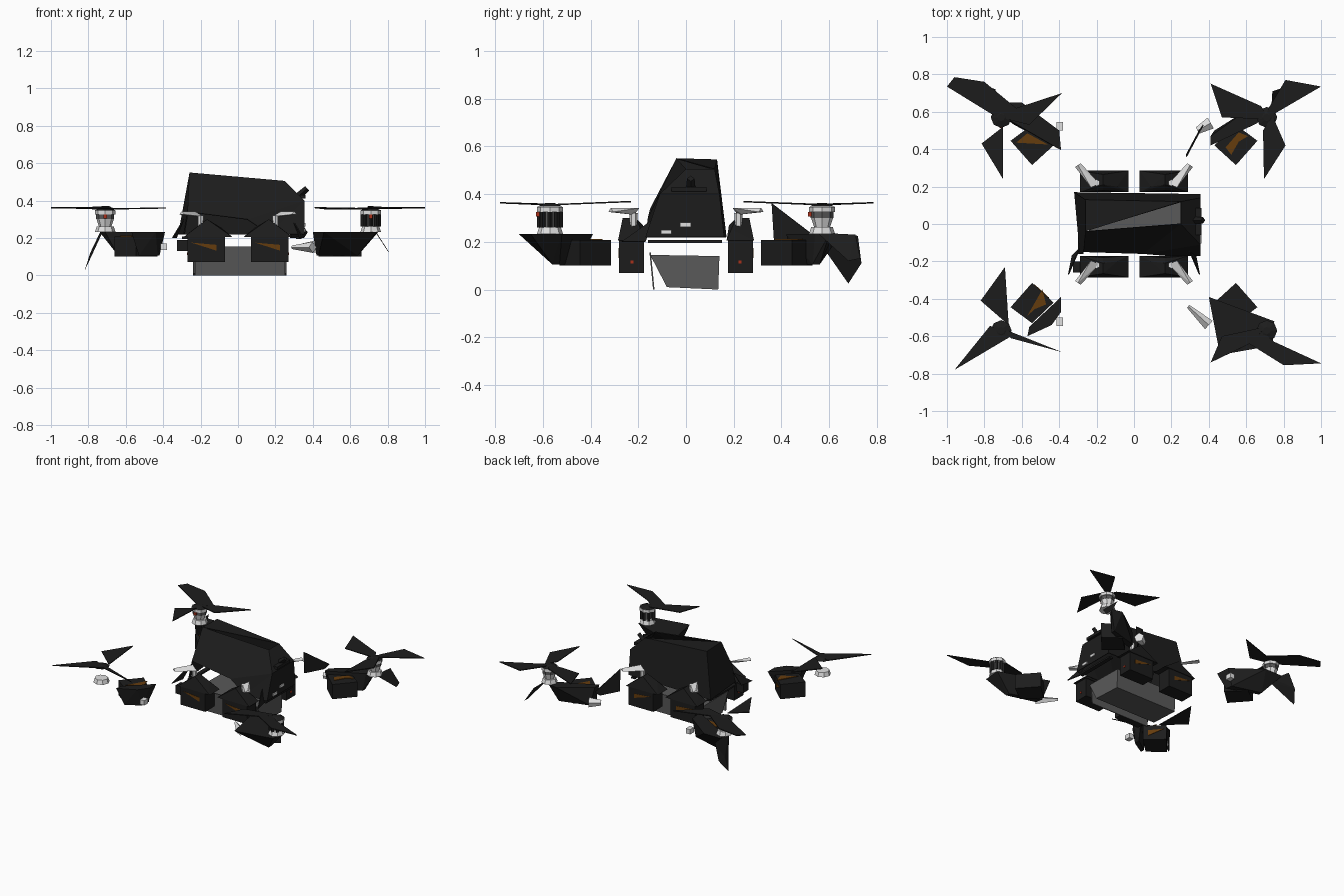
import bpy, bmesh, math
from mathutils import Vector

cube = bpy.data.objects.get("Cube")
if cube:
    bpy.data.objects.remove(cube, do_unlink=True)


def material(name, rgb):
    m = bpy.data.materials.new(name)
    m.use_nodes = True
    m.diffuse_color = (*rgb, 1)
    b = m.node_tree.nodes["Principled BSDF"]
    b.inputs["Base Color"].default_value = (*rgb, 1)
    b.inputs["Roughness"].default_value = 0.8
    return m


BLACK = material("charcoal", (0.012, 0.012, 0.012))
GREY = material("tray grey", (0.1, 0.1, 0.1))
SILVER = material("silver", (0.75, 0.75, 0.75))
ORANGE = material("burnt orange", (0.13, 0.045, 0.004))
RED = material("red", (0.4, 0.03, 0.01))


def finish(name, bm, mat):
    bmesh.ops.recalc_face_normals(bm, faces=bm.faces)
    me = bpy.data.meshes.new(name)
    bm.to_mesh(me)
    bm.free()
    me.materials.append(mat)
    ob = bpy.data.objects.new(name, me)
    bpy.context.scene.collection.objects.link(ob)
    return ob


def hull(name, pts, mat):
    """Convex solid around the points."""
    bm = bmesh.new()
    for p in pts:
        bm.verts.new(p)
    out = bmesh.ops.convex_hull(bm, input=bm.verts)
    bmesh.ops.delete(bm, geom=[v for v in out["geom_interior"] if v.is_valid], context="VERTS")
    return finish(name, bm, mat)


def box(name, lo, hi, mat):
    return hull(name, [(x, y, z) for x in (lo[0], hi[0])
                       for y in (lo[1], hi[1]) for z in (lo[2], hi[2])], mat)


def plate(name, pts, mat, t=0.006):
    """Flat polygon given a small thickness along its normal."""
    p = [Vector(q) for q in pts]
    n = (p[1] - p[0]).cross(p[2] - p[0]).normalized() * t / 2
    bm = bmesh.new()
    a = [bm.verts.new(q + n) for q in p]
    b = [bm.verts.new(q - n) for q in p]
    bm.faces.new(a)
    bm.faces.new(b[::-1])
    for i in range(len(p)):
        bm.faces.new((a[i - 1], b[i - 1], b[i], a[i]))
    return finish(name, bm, mat)


def rod(name, a, b, r1, r2, sides, mat):
    a, b = Vector(a), Vector(b)
    bm = bmesh.new()
    bmesh.ops.create_cone(bm, cap_ends=True, segments=sides, radius1=r1, radius2=r2,
                          depth=(b - a).length)
    q = (b - a).to_track_quat("Z", "Y")
    for v in bm.verts:
        v.co = q @ v.co + (a + b) / 2
    return finish(name, bm, mat)


# Faceted body shell with an open underside and an open roof facet
shell = [(-.26, -.04, .55), (-.26, .13, .545), (.25, .12, .505), (.25, 0, .505),
         (.355, -.11, .40), (.355, .14, .40), (.355, -.17, .22), (.355, .16, .22),
         (-.27, -.15, .34), (.05, -.16, .30), (.17, -.17, .22),
         (-.32, .17, .22), (-.29, -.16, .22)]
facets = [(0, 1, 2), (3, 2, 5, 4), (4, 5, 7, 6), (0, 3, 9, 8), (3, 4, 9), (4, 10, 9),
          (4, 6, 10), (1, 11, 7, 2), (2, 7, 5), (0, 8, 1), (8, 12, 11, 1)]
bm = bmesh.new()
vs = [bm.verts.new(p) for p in shell]
for f in facets:
    bm.faces.new([vs[i] for i in f])
body = finish("body_shell", bm, BLACK)
solid = body.modifiers.new("thickness", "SOLIDIFY")
solid.thickness = 0.006

# Belly tray, its front skirt and the end crossbars
hull("belly_tray", [(x, y, z) for x in (-.24, .26)
                    for y, z in ((-.15, .145), (-.08, .01), (.135, 0), (.14, .14))], GREY)
plate("tray_skirt", [(-.23, -.15, .155), (.25, -.15, .155), (.25, -.135, 0), (-.23, -.135, 0)], GREY)
for x in (-.3, .31):
    box("crossbar", (x, -.16, .195), (x + .03, .15, .207), BLACK)

# Nose details: antenna, bracket and two small silver clips
rod("nose_antenna", (.32, .02, .42), (.37, .02, .465), .02, .016, 4, BLACK)
box("nose_bracket", (.33, -.06, .41), (.362, .085, .43), BLACK)
for y, z in ((-.08, .24), (0, .27)):
    box("nose_clip", (.35, y - .025, z - .008), (.362, y + .02, z + .01), SILVER)
box("pod_stub", (-.325, -.26, .13), (-.27, -.2, .19), BLACK)

for sx in (-1, 1):
    # Pointed fin at each front corner of the shell
    plate("corner_fin", [(sx * .29, -.13, .3), (sx * .33, -.17, .2), (sx * .35, -.27, .2)], BLACK)
    for sy in (-1, 1):
        def P(x, y, z):
            return (sx * x, sy * y, z)

        # Side pod with a ridged lid, orange flash and red lamp
        box("side_pod", P(.07, .175, .07), P(.27, .28, .205), BLACK)
        hull("side_pod_lid", [P(x, y, .205) for x in (.03, .29) for y in (.17, .285)]
             + [P(.165, .18, .27), P(.165, .21, .3), P(.165, .265, .3), P(.09, .2, .255),
                P(.24, .2, .245)], BLACK)
        flash = [(-.08, .175), (.055, .163), (.055, .132)]
        plate("side_flash", [(sx * .17 + x, sy * .28, z) for x, z in flash], ORANGE, .004)
        box("side_lamp", P(.268, .22, .11), P(.274, .232, .122), RED)

        # Silver strut standing on the side pod
        rod("strut_post", P(.2, .22, .24), P(.2, .22, .32), .013, .018, 6, SILVER)
        hull("strut_arm", [P(.185, .215, .315), P(.23, .195, .342), P(.235, .235, .315),
                           P(.285, .325, .325), P(.315, .305, .325), P(.3, .315, .342)], SILVER)

        # Corner pod, turned towards the outside
        diamond = [(.43, .42), (.545, .53), (.66, .445), (.545, .315)]
        hull("corner_pod", [P(x, y, z) for x, y in diamond for z in (.1, .208)], BLACK)
        if sx < 0:
            box("pod_clip", P(.38, .5, .135), P(.415, .545, .17), SILVER)

# Orange flashes on top of three corner pods and on one inner pod face
flashes = [[(-.57, -.49), (-.53, -.455), (-.47, -.43), (-.49, -.35)],
           [(-.63, .435), (-.57, .485), (-.46, .425)],
           [(.49, .41), (.56, .49), (.61, .47), (.56, .44), (.52, .37)]]
for outline in flashes:
    plate("corner_flash", [(x, y, .21) for x, y in outline], ORANGE, .004)
plate("inner_flash", [(-.533, -.324, .18), (-.455, -.395, .17), (-.455, -.395, .13)], ORANGE, .004)

# Booms between the pods and the motors: top outline and lower keel per corner
inner = [(.39, .39), (.39, .47), (.44, .54), (.57, .6), (.56, .55)]
booms = {(-1, -1): inner,
         (1, 1): [(.41, .42), (.41, .47), (.62, .62), (.7, .6), (.66, .54)],
         (-1, 1): [(.39, .395), (.4, .5), (.6, .65), (.74, .65), (.71, .58)],
         (1, -1): [(.4, .39), (.46, .7), (.6, .65), (.74, .65), (.75, .52), (.64, .49)]}
for (sx, sy), outline in booms.items():
    reach = .53 if outline is inner else .64
    keel = [(.42, .45), (.43, .5), (reach, .56), (reach, .53)]
    hull("boom_wedge", [(sx * x, sy * y, .232) for x, y in outline]
         + [(sx * x, sy * y, .105) for x, y in keel], BLACK)

# Motors: plain base, silver cone, or ring of dark posts depending on the corner
for sx, sy, kind in ((-1, -1, "bare"), (-1, 1, "cone"), (1, 1, "cone"), (1, -1, "posts")):
    cx, cy = sx * .71, sy * .57
    rod("motor_base", (cx, cy, .232), (cx, cy, .262), .055, .045, 8, SILVER)
    rod("rotor_hub", (cx, cy, .347), (cx, cy, .362), .056, .02, 8, BLACK)
    if kind == "bare":
        continue
    rod("motor_cap", (cx, cy, .325), (cx, cy, .346), .055, .055, 8, SILVER)
    box("motor_lamp", (cx - .01, cy - .058, .305), (cx + .01, cy - .044, .325), RED)
    if kind == "cone":
        rod("motor_cone", (cx, cy, .25), (cx, cy, .3), .03, .046, 8, SILVER)
        rod("motor_band", (cx, cy, .3), (cx, cy, .325), .048, .048, 8, GREY)
    else:
        rod("motor_core", (cx, cy, .25), (cx, cy, .33), .025, .025, 8, GREY)
        for i in range(8):
            a = i * math.tau / 8
            x, y = cx + .043 * math.cos(a), cy + .043 * math.sin(a)
            rod("motor_post", (x, y, .26), (x, y, .328), .011, .011, 4, BLACK)

# Rotor blades, outlined per corner
blades = {
    "front_right_blade": [
        [(-.67, -.54), (-.82, -.41), (-.69, -.23)],
        [(-.77, -.545), (-.96, -.78), (-.64, -.59)],
        [(-.7, -.56), (-.66, -.61), (-.385, -.685)]],
    "back_right_blade": [
        [(-.7, .55), (-1, .735), (-.96, .785), (-.8, .76), (-.63, .62)],
        [(-.72, .57), (-.56, .53), (-.385, .7), (-.63, .62)],
        [(-.7, .52), (-.815, .43), (-.7, .24)]],
    "back_left_blade": [
        [(.7, .56), (1, .735), (.81, .77), (.72, .62)],
        [(.41, .75), (.47, .57), (.72, .56), (.68, .63)],
        [(.74, .58), (.69, .5), (.695, .24), (.81, .42)]],
    "front_left_blade": [
        [(.68, -.57), (.6, -.63), (.8, -.755), (1, -.745), (.75, -.63)],
        [(.41, -.74), (.47, -.6), (.7, -.55), (.64, -.63)]],
}
for name, group in blades.items():
    for outline in group:
        plate(name, [(x, y, .355 + .04 * abs(y - math.copysign(.57, y))) for x, y in outline], BLACK)

# Drooping fins under the two back corners, the left one shorter
hull("droop_fin", [(-.72, .53, .24), (-.74, .72, .225), (-.78, .735, .11), (-.82, .68, .025),
                   (-.79, .68, .12), (-.73, .6, .22)], BLACK)
hull("short_droop_fin", [(.73, .55, .238), (.74, .71, .23), (.8, .73, .13), (.81, .68, .12),
                         (.745, .6, .22)], BLACK)

# Inner vanes on the left side
rod("front_vane", (.29, -.44, .15), (.4, -.54, .15), .01, .03, 4, SILVER)
rod("back_vane_mount", (.34, .5, .15), (.41, .54, .15), .02, .035, 5, SILVER)
plate("back_vane", [(.28, .37, .2), (.28, .36, .36), (.37, .53, .23), (.35, .5, .2)], BLACK)
